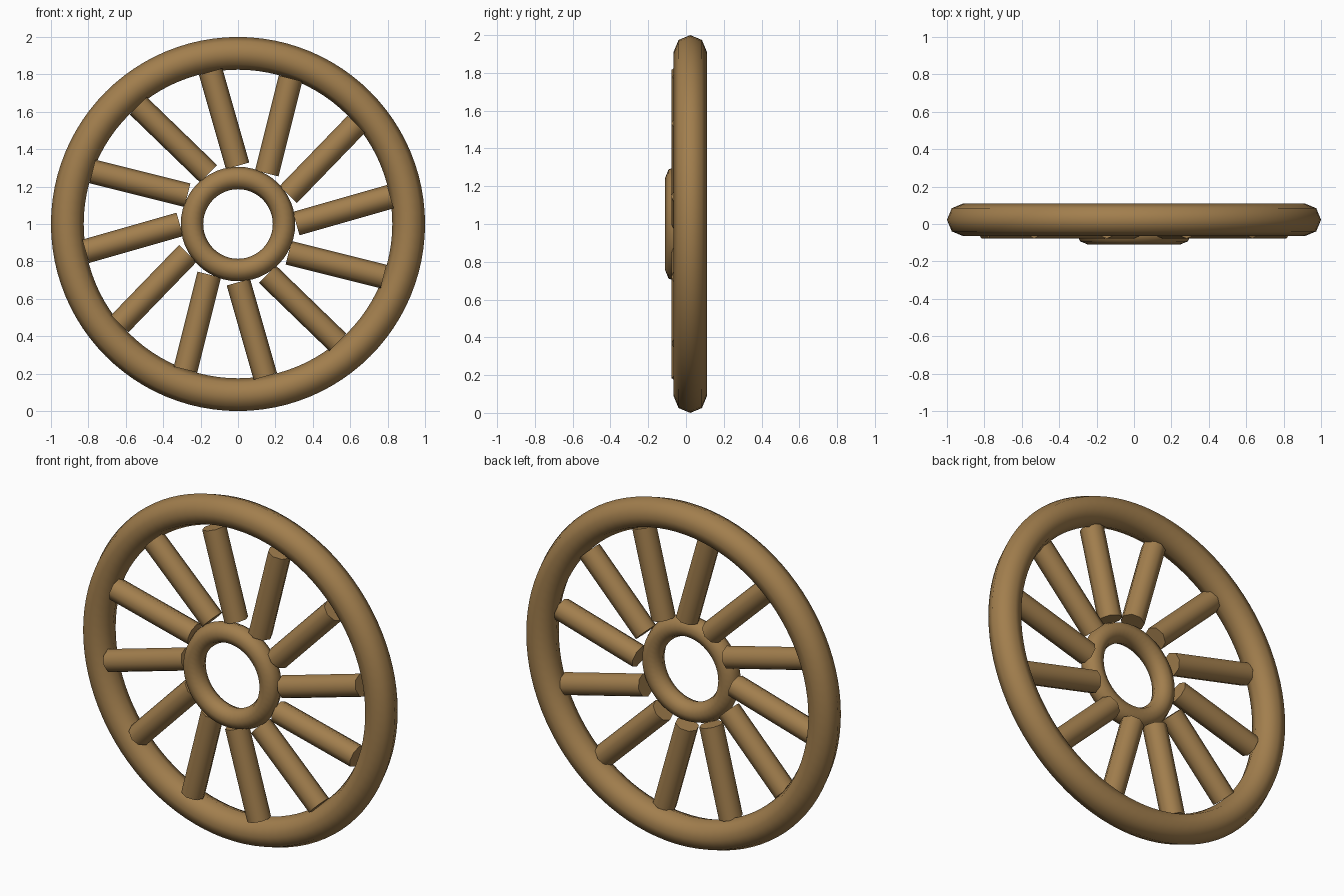
import bpy
import math
from mathutils import Vector, Matrix

if "Cube" in bpy.data.objects:
    bpy.data.objects.remove(bpy.data.objects["Cube"])

wood = bpy.data.materials.new("wood")
wood.diffuse_color = (0.36, 0.21, 0.075, 1)
wood.use_nodes = True
wood.node_tree.nodes["Principled BSDF"].inputs["Base Color"].default_value = wood.diffuse_color


def finish(name, angle):
    obj = bpy.context.object
    obj.name = name
    obj.data.materials.append(wood)
    bpy.ops.object.shade_smooth_by_angle(angle=math.radians(angle))


def ring(name, major, minor, y, segments):
    bpy.ops.mesh.primitive_torus_add(
        major_radius=major, minor_radius=minor,
        major_segments=segments, minor_segments=8,
        location=(0, y, 1), rotation=(math.pi / 2, 0, 0))
    finish(name, 60)


# Outer rim and the smaller hub ring set slightly forward of it
ring("rim", 0.9125, 0.0875, 0.0225, 96)
ring("hub", 0.246, 0.06, -0.05, 48)

# Twelve spokes, each leaning about 16 degrees away from radial
inner, outer = Vector((0.311, 0, 0.002)), Vector((0.815, 0, 0.146))
for i in range(12):
    turn = Matrix.Rotation(i * math.tau / 12, 3, 'Y')
    a, b = turn @ inner, turn @ outer
    d = b - a
    bpy.ops.mesh.primitive_cylinder_add(
        vertices=8, radius=0.065, depth=d.length,
        location=(a + b) / 2 + Vector((0, -0.013, 1)),
        rotation=(0, math.atan2(d.x, d.z), 0))
    finish(f"spoke_{i + 1}", 60)
